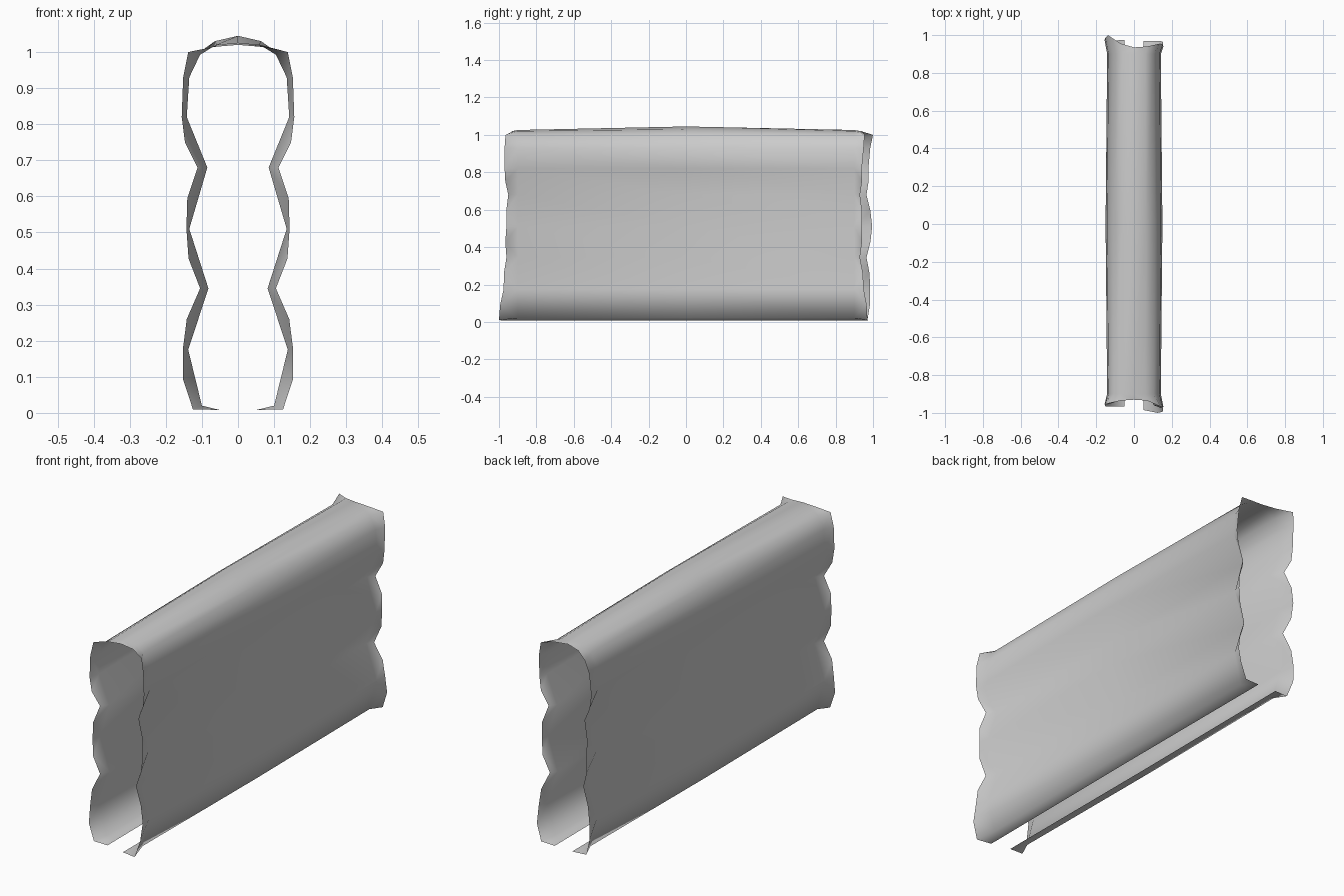
import bpy, bmesh

if "Cube" in bpy.data.objects:
    bpy.data.objects.remove(bpy.data.objects["Cube"])

# Half cross-section (x, z) from ridge to bottom lip: inside body and flared end
BODY = [(0, 1.022), (0.06, 1.018), (0.105, 0.992), (0.135, 0.93), (0.142, 0.82), (0.085, 0.68),
        (0.135, 0.51), (0.082, 0.345), (0.138, 0.175), (0.10, 0.02), (0.05, 0.008)]
END = [(0, 1.02), (0.07, 1.014), (0.138, 1.0), (0.152, 0.93), (0.156, 0.82), (0.112, 0.68),
       (0.143, 0.51), (0.105, 0.345), (0.153, 0.175), (0.125, 0.01), (0.05, 0.008)]
# How far each corner of the hem reaches along y
REACH = {
    (1, -1): [.93, .935, .965, .97, .97, .95, .96, .96, .975, 1.0, .985],
    (-1, -1): [.93, .935, .95, .955, .955, .935, .95, .945, .955, .965, .965],
    (1, 1): [.935, .94, .955, .95, .94, .93, .94, .93, .95, .97, .97],
    (-1, 1): [.935, .955, 1.0, .985, .975, .965, .995, .965, .985, .97, .975],
}
N = len(BODY)
ORDER = [(-1, i) for i in range(N - 1, 0, -1)] + [(1, i) for i in range(N)]

bm = bmesh.new()


def body_row(y, widen, lift):
    row = []
    for s, i in ORDER:
        x, z = BODY[i]
        k = lift * max(0, 1 - abs(x) / 0.13) if z > 0.95 else 0
        row.append(bm.verts.new((s * x * widen, y, z + k)))
    return row


def end_row(e):
    pts = [(s * END[i][0], e * REACH[(s, e)][i], END[i][1]) for s, i in ORDER]
    return [bm.verts.new(p) for p in pts]


# Long draped body
rows = [body_row(-0.9, 1.0, 0.004), body_row(0, 1.06, 0.023), body_row(0.9, 1.0, 0.004)]
for a, b in zip(rows, rows[1:]):
    for j in range(len(a) - 1):
        bm.faces.new((a[j], a[j + 1], b[j + 1], b[j]))

# Scalloped hems: an extra bulging point between the fold lines on the sides
for e, inner in ((-1, rows[0]), (1, rows[-1])):
    outer = end_row(e)
    for j in range(len(outer) - 1):
        p, q = outer[j], outer[j + 1]
        m = (p.co + q.co) / 2
        loop = [inner[j], inner[j + 1], q, p]
        if 0.05 < m.z < 0.8:
            m.x += 0.013 * (1 if m.x > 0 else -1)
            m.y += 0.006 * e
            v = bm.verts.new(m)
            tris = [(inner[j], v, p), (inner[j], inner[j + 1], v), (inner[j + 1], q, v)]
        else:
            tris = [loop]
        for t in tris:
            bm.faces.new(t)

bmesh.ops.recalc_face_normals(bm, faces=bm.faces)
# Keep the outside facing out
bm.faces.ensure_lookup_table()
top = max(bm.faces, key=lambda f: f.calc_center_median().z)
if top.normal.z < 0:
    bmesh.ops.reverse_faces(bm, faces=bm.faces)

for f in bm.faces:
    f.smooth = True
mesh = bpy.data.meshes.new("draped_cover")
bm.to_mesh(mesh)
bm.free()
obj = bpy.data.objects.new("draped_cover", mesh)
bpy.context.scene.collection.objects.link(obj)
